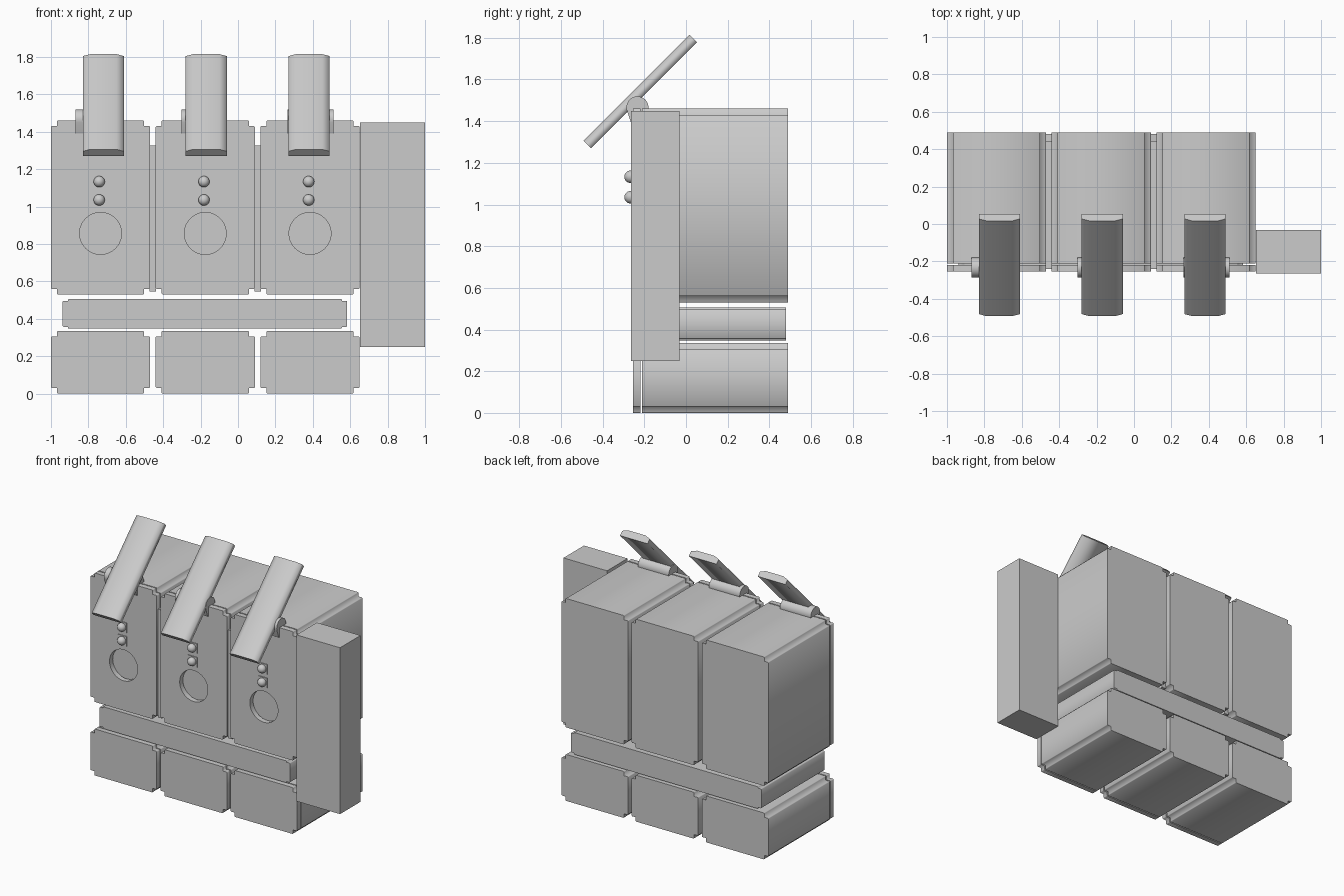
import bpy, bmesh
from math import sin, cos, pi, sqrt
from mathutils import Matrix, Vector

if "Cube" in bpy.data.objects:
    bpy.data.objects.remove(bpy.data.objects["Cube"])

grey = bpy.data.materials.new("light grey")
grey.use_nodes = True
colour = (0.6, 0.6, 0.6, 1)
grey.diffuse_color = colour
grey.node_tree.nodes["Principled BSDF"].inputs["Base Color"].default_value = colour


def add(name, mesh, smooth=False):
    obj = bpy.data.objects.new(name, mesh)
    bpy.context.collection.objects.link(obj)
    mesh.materials.clear()
    mesh.materials.append(grey)
    if smooth:
        bpy.ops.object.select_all(action="DESELECT")
        obj.select_set(True)
        bpy.context.view_layer.objects.active = obj
        bpy.ops.object.shade_smooth_by_angle()
    return obj


def prism(name, loops, depth, centre, axes, smooth=False):
    """Extrude filled outlines; axes are the world directions of u, v and depth."""
    curve = bpy.data.curves.new(name, "CURVE")
    curve.dimensions, curve.fill_mode, curve.extrude = "2D", "BOTH", depth / 2
    for loop in loops:
        spline = curve.splines.new("POLY")
        spline.points.add(len(loop) - 1)
        for point, (u, v) in zip(spline.points, loop):
            point.co = (u, v, 0, 1)
        spline.use_cyclic_u = True
    temp = bpy.data.objects.new("outline", curve)
    bpy.context.collection.objects.link(temp)
    graph = bpy.context.evaluated_depsgraph_get()
    mesh = bpy.data.meshes.new_from_object(temp.evaluated_get(graph))
    bpy.data.objects.remove(temp)
    bpy.data.curves.remove(curve)
    turn = Matrix([Vector(a) for a in axes]).transposed().to_4x4()
    mesh.transform(Matrix.Translation(centre) @ turn)
    bm = bmesh.new()
    bm.from_mesh(mesh)
    bmesh.ops.remove_doubles(bm, verts=bm.verts, dist=0.0002)
    bmesh.ops.recalc_face_normals(bm, faces=bm.faces)
    bm.to_mesh(mesh)
    bm.free()
    return add(name, mesh, smooth)


def box(name, x0, x1, y0, y1, z0, z1):
    bm = bmesh.new()
    bmesh.ops.create_cube(bm, size=1)
    for v in bm.verts:
        v.co = Vector(((x0, x1)[v.co.x > 0], (y0, y1)[v.co.y > 0], (z0, z1)[v.co.z > 0]))
    mesh = bpy.data.meshes.new(name)
    bm.to_mesh(mesh)
    bm.free()
    return add(name, mesh)


def notched(w, h, nx, nz):
    """Rectangle whose four corners have small stepped notches."""
    e = 0.004
    corner = [(w, h - nz - e), (w - e, h - nz), (w - nx, h - nz),
              (w - nx, h - e), (w - nx - e, h)]
    flip = [(-x, z) for x, z in reversed(corner)]
    return corner + flip + [(-x, -z) for x, z in corner] + [(-x, -z) for x, z in flip]


def circle(x, z, r, n=48):
    return [(x + r * cos(2 * pi * i / n), z + r * sin(2 * pi * i / n)) for i in range(n)]


UPRIGHT = ((1, 0, 0), (0, 0, 1), (0, -1, 0))
SIDEWAYS = ((0, 1, 0), (0, 0, 1), (1, 0, 0))
s = sqrt(0.5)
TILTED = ((1, 0, 0), (0, -s, s), (0, -s, -s))


def cabinet(name, x, z0, z1, hole=None):
    """Deep body with a separate front plate, divided by a thin gap."""
    outline = notched(0.265, (z1 - z0) / 2, 0.032, 0.03)
    zc = (z0 + z1) / 2
    prism(name + "_body", [outline], 0.70, (x, 0.14, zc), UPRIGHT)
    loops = [outline] + ([circle(0, hole - zc, 0.112)] if hole else [])
    prism(name + "_front_plate", loops, 0.037, (x, -0.2365, zc), UPRIGHT)


# Lever section with chamfered outer edges, and hinge section with round top
lever = [(-0.11, -0.025), (0.11, -0.025), (0.11, 0.01), (0.07, 0.025),
         (-0.07, 0.025), (-0.11, 0.01)]
hinge = [(0.053 * cos(a), 0.053 * sin(a)) for a in [pi * (i / 16 * 1.2 - 0.1) for i in range(17)]]
hinge += [(-0.03, -0.075), (0.03, -0.075)]

for side, x, lever_x in (("right", -0.735, -0.72), ("middle", -0.175, -0.17),
                         ("left", 0.385, 0.38)):
    cabinet(side + "_upper_cabinet", x, 0.53, 1.46, hole=0.856)
    cabinet(side + "_lower_cabinet", x, 0, 0.335)
    # Lever and its hinge
    prism(side + "_lever", [lever], 0.72, (lever_x, -0.22, 1.5425), TILTED)
    prism(side + "_hinge", [hinge], 0.245, (lever_x - 0.01 + (x + 0.175) * 0.03, -0.233, 1.466),
          SIDEWAYS, smooth=True)
    # Two indicator lamps on square bases
    for i, z in enumerate((1.035, 1.133)):
        box(f"{side}_lamp_base_{i + 1}", x - 0.043, x + 0.029, -0.26, -0.25, z - 0.036, z + 0.036)
        bm = bmesh.new()
        bmesh.ops.create_uvsphere(bm, u_segments=24, v_segments=14, radius=0.03)
        bmesh.ops.translate(bm, verts=bm.verts, vec=(x - 0.007, -0.266, z))
        mesh = bpy.data.meshes.new("lamp")
        bm.to_mesh(mesh)
        bm.free()
        add(f"{side}_lamp_{i + 1}", mesh, smooth=True)

# Joining strips between neighbouring cabinets
for i, x in enumerate((-0.455, 0.105)):
    box(f"joining_strip_{i + 1}", x - 0.017, x + 0.017, -0.24, 0.445, 0.545, 1.326)

# Long bar between upper and lower cabinets
prism("middle_bar", [notched(0.76, 0.079, 0.027, 0.009)], 0.72, (-0.177, 0.12, 0.426), UPRIGHT)

# Tall box on the left
box("side_box", 0.652, 1.0, -0.265, -0.032, 0.25, 1.45)
